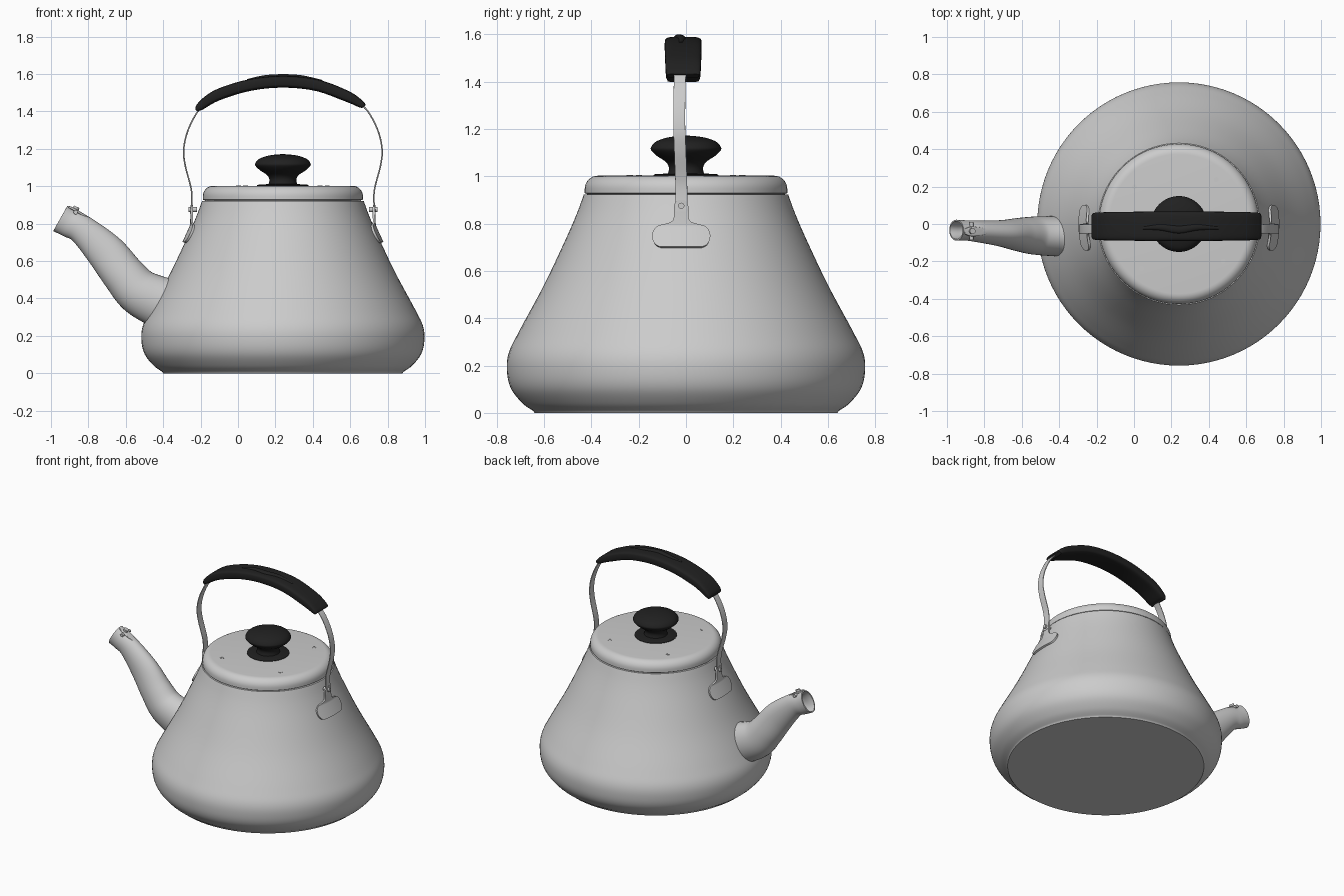
import bpy
from math import sin, cos, pi, sqrt, copysign
from mathutils import Vector

if "Cube" in bpy.data.objects:
    bpy.data.objects.remove(bpy.data.objects["Cube"])

CX = 0.24          # kettle axis
SY = -0.02         # handle centre line in y

black = bpy.data.materials.new("black_plastic")
black.diffuse_color = (0.015, 0.015, 0.015, 1)
black.use_nodes = True
black.node_tree.nodes["Principled BSDF"].inputs["Base Color"].default_value = black.diffuse_color


def spline(rows, n):
    """Catmull-Rom through rows of numbers, n steps per span."""
    out, last = [], len(rows) - 1
    for i in range(last):
        a, b, c, d = (rows[max(i - 1, 0)], rows[i], rows[i + 1], rows[min(i + 2, last)])
        for k in range(n):
            t = k / n
            out.append([0.5 * (2 * q + (r - p) * t + (2 * p - 5 * q + 4 * r - s) * t * t
                        + (3 * q - p - 3 * r + s) * t ** 3) for p, q, r, s in zip(a, b, c, d)])
    return out + [list(rows[-1])]


def skin(name, rings, closed=True, caps=True, mat=None, thick=0, offset=-1):
    """Bridge equal-sized rings of points into one mesh."""
    m = len(rings[0])
    verts = [p for ring in rings for p in ring]
    faces = [(i * m + j, i * m + (j + 1) % m, (i + 1) * m + (j + 1) % m, (i + 1) * m + j)
             for i in range(len(rings) - 1) for j in range(m if closed else m - 1)]
    if caps and closed:
        faces += [tuple(range(m))[::-1], tuple(range((len(rings) - 1) * m, len(rings) * m))]
    mesh = bpy.data.meshes.new(name)
    mesh.from_pydata(verts, [], faces)
    ob = bpy.data.objects.new(name, mesh)
    bpy.context.collection.objects.link(ob)
    if mat:
        mesh.materials.append(mat)
    if thick:
        mod = ob.modifiers.new("thickness", 'SOLIDIFY')
        mod.thickness, mod.offset = thick, offset
    return ob


def lathe(name, profile, mat=None, x=CX, y=0, seg=96):
    """Turn an (r, z) profile, bottom to top, about a vertical axis."""
    return skin(name, [[(x + r * cos(2 * pi * j / seg), y + r * sin(2 * pi * j / seg), z)
                        for j in range(seg)] for r, z in profile], mat=mat)


def loft(name, rows, n=8, power=1.0, seg=32, **kw):
    """Sweep a superellipse along rows of (x, y, z, half width in y, half depth)."""
    pts = spline(rows, n)
    rings = []
    for i, (x, y, z, w, d) in enumerate(pts):
        a, b = pts[max(i - 1, 0)], pts[min(i + 1, len(pts) - 1)]
        t = Vector((b[0] - a[0], 0, b[2] - a[2])).normalized()
        ring = []
        for j in range(seg):
            c, s = cos(2 * pi * j / seg), sin(2 * pi * j / seg)
            u = copysign(abs(c) ** power, c) * w
            v = copysign(abs(s) ** power, s) * d
            ring.append((x - t.z * v, y - u, z + t.x * v))
        rings.append(ring)
    return skin(name, rings, **kw)


def rod(name, p, q, r, mat=None):
    bpy.ops.mesh.primitive_cylinder_add(vertices=24, radius=r, depth=(Vector(q) - Vector(p)).length,
                                        location=(Vector(p) + Vector(q)) / 2)
    ob = bpy.context.object
    ob.name = name
    ob.rotation_euler = (Vector(q) - Vector(p)).to_track_quat('Z', 'Y').to_euler()
    return ob


# Body
body = spline([(0.645, 0.008), (0.69, 0.04), (0.738, 0.10), (0.756, 0.17), (0.75, 0.25),
               (0.705, 0.345), (0.6, 0.54), (0.51, 0.73), (0.462, 0.84), (0.432, 0.922)], 6)
lathe("kettle_body", [(0.64, 0.0)] + body)


def body_r(z):
    for (r0, z0), (r1, z1) in zip(body, body[1:]):
        if z0 <= z <= z1:
            return r0 + (r1 - r0) * (z - z0) / (z1 - z0)
    return body[-1][0]


# Lid with rounded edge
edge = [(0.373 + 0.055 * cos(a * pi / 16), 0.946 + 0.056 * sin(a * pi / 16)) for a in range(9)]
lathe("lid", [(0.415, 0.918), (0.418, 0.925), (0.428, 0.928)] + edge)

# Vent dimples on the lid
for k in range(4):
    a = (50 + 90 * k) * pi / 180
    lathe("lid_vent", [(0.013, 1.0), (0.013, 1.004), (0.007, 1.004), (0.007, 1.0025)],
          x=CX + 0.31 * cos(a), y=0.31 * sin(a), seg=20)

# Knob and its base disc
lathe("knob_base", [(0.138, 1.0), (0.138, 1.005), (0.128, 1.009), (0.08, 1.011)], black, seg=64)
lathe("knob", spline([(0.078, 1.005), (0.072, 1.035), (0.085, 1.06), (0.122, 1.085), (0.146, 1.108),
                      (0.147, 1.124), (0.127, 1.146), (0.08, 1.163), (0.03, 1.17), (0.004, 1.171)], 4),
      black, seg=64)

# Spout, open at the tip
loft("spout", [(-0.36, -0.066, 0.365, 0.102, 0.135), (-0.43, -0.065, 0.385, 0.099, 0.128),
               (-0.53, -0.062, 0.437, 0.094, 0.117), (-0.61, -0.057, 0.525, 0.082, 0.106),
               (-0.705, -0.05, 0.645, 0.063, 0.096), (-0.83, -0.04, 0.765, 0.050, 0.071),
               (-0.905, -0.034, 0.803, 0.046, 0.067), (-0.95, -0.033, 0.828, 0.048, 0.070)],
     seg=40, caps=False, thick=0.008)

# Spout clip: flat tongue, hinge pin and side ears
loft("clip_tongue", [(-0.905, -0.04, 0.89, 0.014, 0.006), (-0.87, -0.04, 0.872, 0.026, 0.007),
                     (-0.82, -0.04, 0.842, 0.022, 0.007), (-0.78, -0.04, 0.818, 0.012, 0.006)], n=4, power=0.5)
rod("clip_pin", (-0.868, -0.085, 0.86), (-0.868, 0.01, 0.86), 0.011)
rod("clip_stud", (-0.875, -0.038, 0.86), (-0.862, -0.038, 0.89), 0.016)

# Handle fixings on both sides
for side, s in (("left", -1), ("right", 1)):
    # Oval bracket plate following the body, narrowing to a lug
    rows = []
    for z, w in spline([(0.70, 0.088), (0.71, 0.108), (0.735, 0.121), (0.765, 0.118), (0.79, 0.095),
                        (0.805, 0.045), (0.825, 0.031), (0.87, 0.03), (0.89, 0.024), (0.9, 0.01)], 3):
        lift = 0.008 + 0.03 * max(0, z - 0.79) / 0.08
        row = []
        for j in range(13):
            y = w * (j / 6 - 1)
            row.append((CX + s * (sqrt(body_r(z) ** 2 - (y + SY) ** 2) + lift), y + SY, z))
        rows.append(row)
    skin(side + "_bracket", rows, closed=False, thick=0.012, offset=0)
    rod(side + "_rivet", (CX + s * 0.46, SY, 0.875), (CX + s * 0.505, SY, 0.875), 0.013)
    # Thin metal strap
    loft(side + "_strap", [(CX + s * x, SY + dy, z, 0.025, 0.004) for x, dy, z in
                           ((0.492, 0.002, 0.85), (0.488, 0, 0.97), (0.522, -0.005, 1.11), (0.53, -0.008, 1.2),
                            (0.505, -0.008, 1.305), (0.445, -0.006, 1.412), (0.36, -0.003, 1.478))],
         power=0.3, seg=24)

# Black grip
loft("handle_grip", [(-0.218, -0.012, 1.402, 0.066, 0.008), (-0.20, -0.012, 1.428, 0.073, 0.022),
                     (-0.11, -0.012, 1.487, 0.076, 0.03), (0.06, -0.012, 1.54, 0.078, 0.031),
                     (0.24, -0.012, 1.558, 0.078, 0.031), (0.42, -0.012, 1.54, 0.078, 0.031),
                     (0.58, -0.012, 1.482, 0.076, 0.029), (0.655, -0.012, 1.44, 0.073, 0.02),
                     (0.672, -0.012, 1.424, 0.068, 0.012)], power=0.45, mat=black)
loft("grip_ridge", [(0.05, -0.022, 1.565, 0.008, 0.008), (0.14, -0.018, 1.582, 0.016, 0.011),
                    (0.24, -0.03, 1.588, 0.02, 0.011), (0.34, -0.018, 1.582, 0.016, 0.011),
                    (0.45, -0.022, 1.56, 0.008, 0.008)], mat=black)

# Apply thickness, smooth shading with sharp edges kept
for ob in bpy.context.scene.objects:
    ob.select_set(True)
bpy.context.view_layer.objects.active = bpy.context.scene.objects["kettle_body"]
bpy.ops.object.convert(target='MESH')
bpy.ops.object.mode_set(mode='EDIT')
bpy.ops.mesh.select_all(action='SELECT')
bpy.ops.mesh.normals_make_consistent(inside=False)
bpy.ops.object.mode_set(mode='OBJECT')
bpy.ops.object.shade_smooth_by_angle(angle=0.6)
